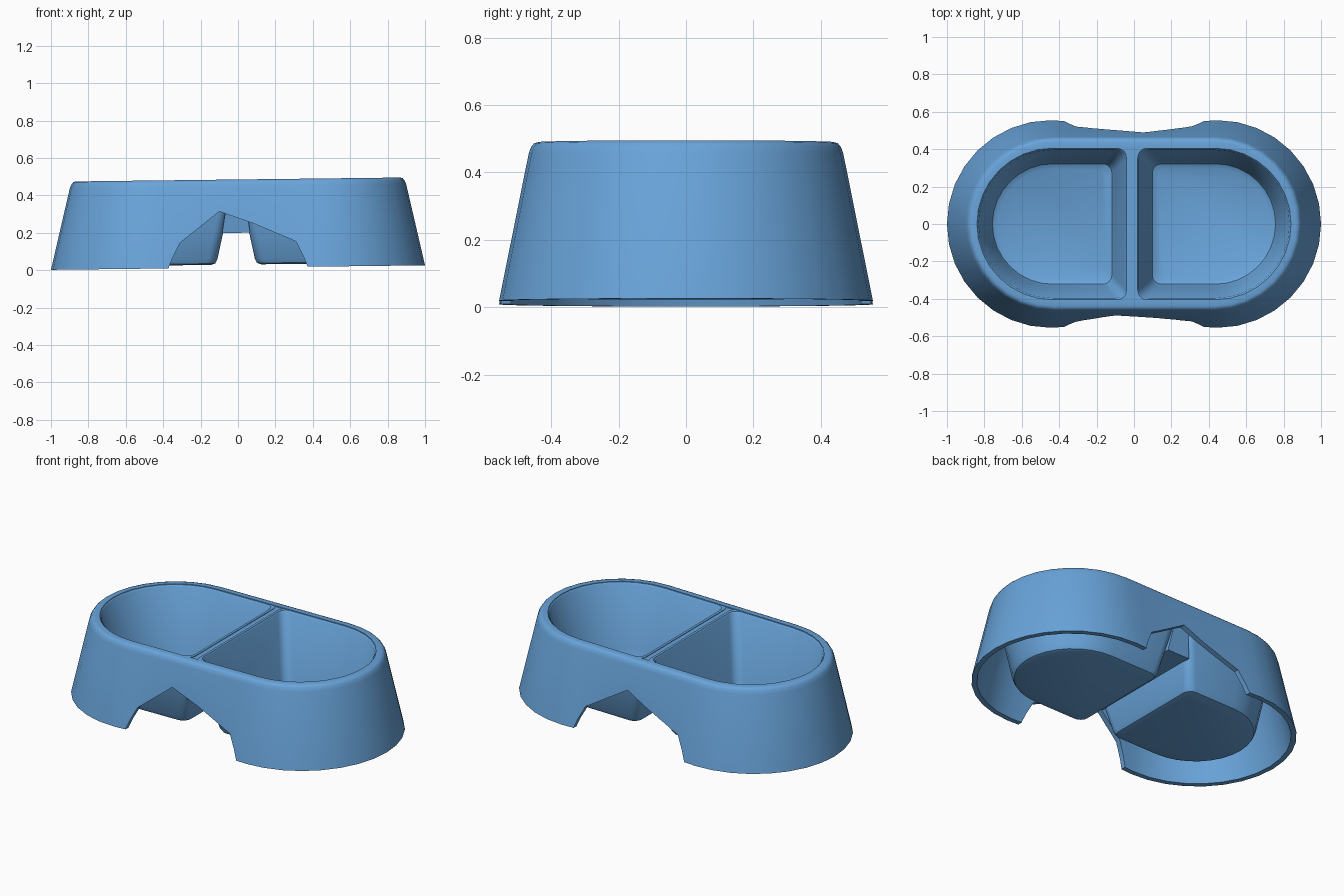
import bpy, bmesh
from math import sin, cos, pi

if "Cube" in bpy.data.objects:
    bpy.data.objects.remove(bpy.data.objects["Cube"])

COLOR = (0.14, 0.37, 0.70, 1)
blue = bpy.data.materials.new("soft blue")
blue.use_nodes = True
blue.diffuse_color = COLOR
blue.node_tree.nodes["Principled BSDF"].inputs["Base Color"].default_value = COLOR

TOP = 0.485
SEGS = 16
MID = -0.01      # the divider sits slightly off centre


def loft(name, rings, loop=False):
    """Bridge equal-length rings; cap the ends unless the section loops."""
    bm = bmesh.new()
    rows = [[bm.verts.new(p) for p in ring] for ring in rings]
    n = len(rows[0])
    pairs = list(zip(rows, rows[1:]))
    if loop:
        pairs.append((rows[-1], rows[0]))
    else:
        bm.faces.new(rows[0])
        bm.faces.new(rows[-1])
    for a, b in pairs:
        for i in range(n):
            j = (i + 1) % n
            bm.faces.new((a[i], a[j], b[j], b[i]))
    bmesh.ops.recalc_face_normals(bm, faces=bm.faces)
    mesh = bpy.data.meshes.new(name)
    bm.to_mesh(mesh)
    bm.free()
    mesh.materials.append(blue)
    obj = bpy.data.objects.new(name, mesh)
    bpy.context.collection.objects.link(obj)
    return obj


def arc(cx, r, start):
    return [(cx + r * cos(start + pi * i / SEGS), r * sin(start + pi * i / SEGS))
            for i in range(SEGS + 1)]


def stadium(cx, r, z):
    """Rounded long outline, pinched in the middle towards the bottom."""
    steps = 10
    side = [cx - 2 * cx * i / steps for i in range(1, steps)]
    pts = arc(cx, r, -pi / 2) + [(x, r) for x in side]
    pts += arc(-cx, r, pi / 2) + [(-x, -r) for x in side]
    out = []
    for x, y in pts:
        pinch = 0.03 * max(0, 1 - (x / 0.45) ** 2) * (1 - z / TOP)
        out.append((x, y * (1 - pinch), z))
    return out


def half_round(x0, r, z, sign, corner=0.05):
    """Outline with a round outer end and a straight inner side."""
    cx = 0.435
    x0 += sign * MID
    steps = 4
    pts = arc(cx, r, -pi / 2)
    turn = [pi / 2 * (1 + i / steps) for i in range(steps + 1)]
    fillet = [(x0 + corner + corner * cos(a), r - corner + corner * sin(a)) for a in turn]
    pts += fillet + [(x, -y) for x, y in reversed(fillet)]
    return [(sign * x, y, z) for x, y in pts]


# Outer skirt with rolled rim: underside, outside, rim
skirt = loft("outer_skirt", [stadium(*s) for s in (
    (0.43, 0.41, 0.43), (0.43, 0.435, 0.43), (0.445, 0.525, 0.014),
    (0.445, 0.555, 0.014), (0.432, 0.467, 0.45), (0.43, 0.46, 0.47),
    (0.43, 0.451, 0.481), (0.43, 0.438, TOP), (0.43, 0.41, TOP))], loop=True)

# Arched openings in front and back
half_arch = [(-0.38, -0.1), (-0.37, 0.02), (-0.35, 0.07), (-0.31, 0.15)]
for name, sign, peak in (("front_arch_cutter", -1, [(-0.1, 0.315), (0.08, 0.25)]),
                         ("back_arch_cutter", 1, [(-0.07, 0.25), (0.05, 0.31)])):
    outline = half_arch + peak + [(-x, z) for x, z in reversed(half_arch)]
    cutter = loft(name, [[(x, sign * y, z) for x, z in outline] for y in (0.3, 0.8)])
    cutter.hide_render = True
    mod = skirt.modifiers.new(name, "BOOLEAN")
    mod.operation = "DIFFERENCE"
    mod.solver = "EXACT"
    mod.object = cutter
    bpy.context.view_layer.objects.active = skirt
    bpy.ops.object.modifier_apply(modifier=name)
    bpy.data.objects.remove(cutter)

# Two bowls: underside, outer wall, lip, inner wall, floor
bowl_section = ((0.135, 0.305, 0.03), (0.112, 0.328, 0.037), (0.1, 0.34, 0.06),
                (0.07, 0.37, 0.2), (0.02, 0.425, 0.45), (0.015, 0.425, 0.482),
                (0.03, 0.405, 0.482), (0.036, 0.396, 0.472), (0.095, 0.335, 0.11),
                (0.108, 0.322, 0.075), (0.135, 0.295, 0.06))
bowls = [loft(name, [half_round(x0, r, z, sign) for x0, r, z in bowl_section])
         for name, sign in (("left_bowl", 1), ("right_bowl", -1))]

# Solid divider bridging the bowls above the tunnel
divider = loft("divider", [
    [(MID + sx * w, sy * d, z) for sx, sy in ((-1, -1), (1, -1), (1, 1), (-1, 1))]
    for w, d, z in ((0.075, 0.37, 0.2), (0.032, 0.41, 0.478))])

# Slight sideways lean and smooth shading
parts = [skirt, divider] + bowls
for obj in parts:
    for v in obj.data.vertices:
        v.co.z += 0.012 * v.co.x
    obj.select_set(True)
bpy.context.view_layer.objects.active = skirt
bpy.ops.object.shade_smooth_by_angle(angle=pi / 5)
